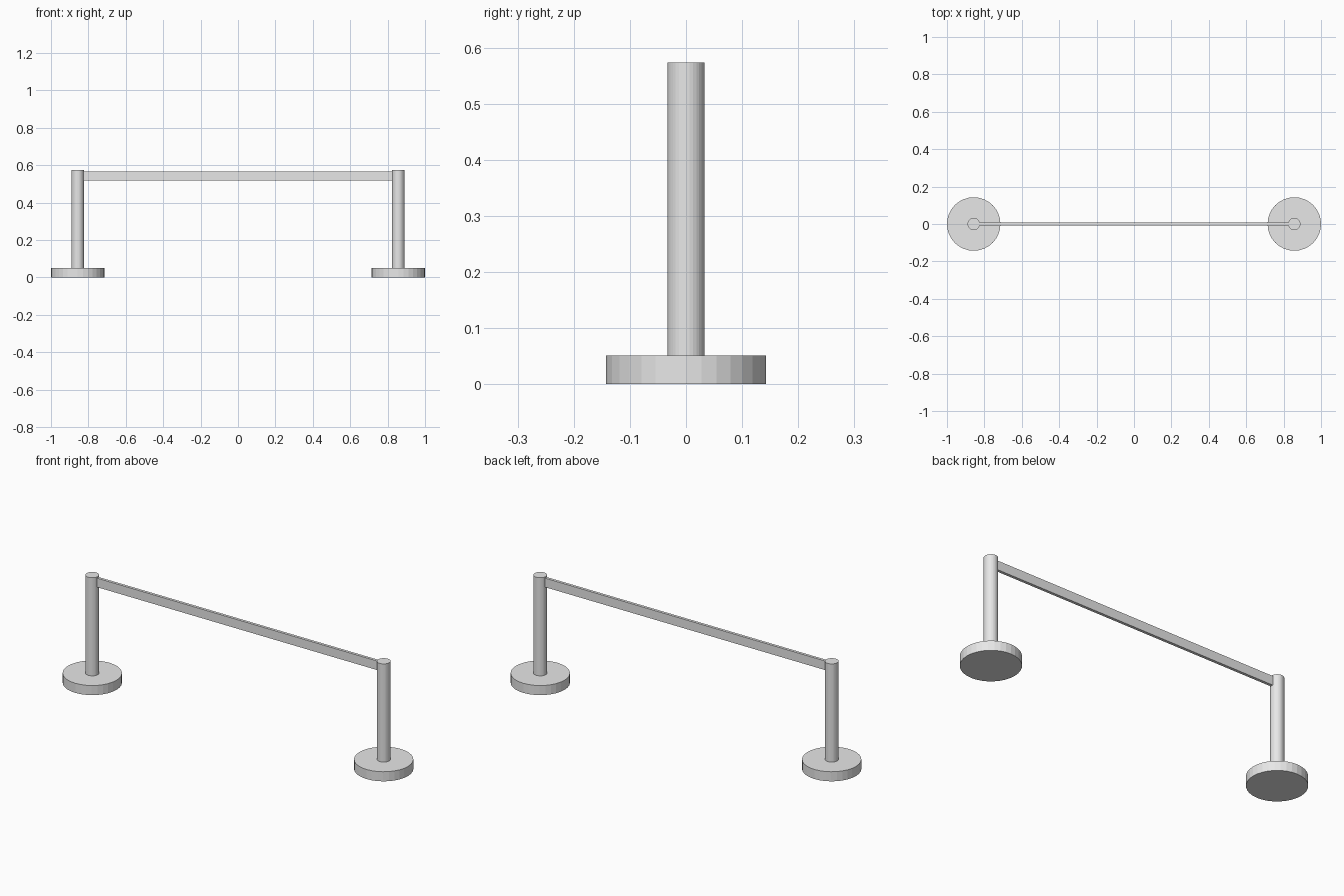
import bpy

cube = bpy.data.objects.get("Cube")
if cube:
    bpy.data.objects.remove(cube, do_unlink=True)

POST_X = 0.857
BASE_TOP = 0.051
POST_TOP = 0.573

# One plain light grey metal
grey = bpy.data.materials.new("light_grey_metal")
grey.use_nodes = True
colour = (0.8, 0.8, 0.8, 1)
grey.diffuse_color = colour
grey.node_tree.nodes["Principled BSDF"].inputs["Base Color"].default_value = colour


def finish(name):
    obj = bpy.context.object
    obj.name = name
    obj.data.name = name
    obj.data.materials.append(grey)
    return obj


def cylinder(name, x, radius, bottom, top):
    bpy.ops.mesh.primitive_cylinder_add(
        vertices=32, radius=radius, depth=top - bottom,
        location=(x, 0, (bottom + top) / 2))
    return finish(name)


# Round foot and upright post on each side
for side, sign in (("left", 1), ("right", -1)):
    cylinder(f"{side}_base", sign * POST_X, 0.143, 0, BASE_TOP)
    cylinder(f"{side}_post", sign * POST_X, 0.033, BASE_TOP, POST_TOP)

# Thin flat crossbar, its ends set into the posts just below their tops
bpy.ops.mesh.primitive_cube_add(size=1, location=(0, 0, 0.543))
bar = finish("crossbar")
bar.scale = (1.66, 0.015, 0.048)
bpy.ops.object.transform_apply(location=False, rotation=False, scale=True)
